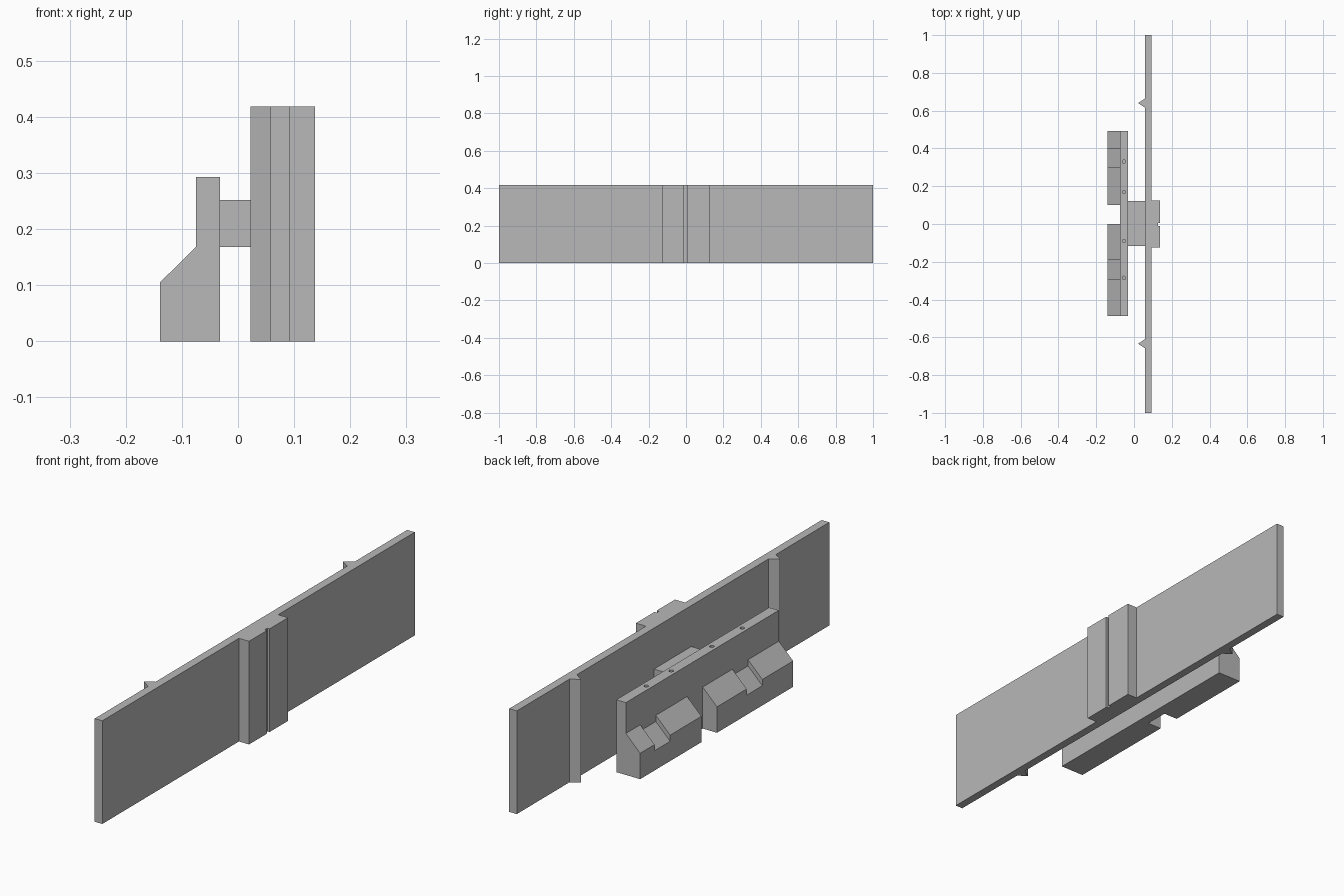
import bpy
import bmesh
from mathutils import Vector

cube = bpy.data.objects.get("Cube")
if cube:
    bpy.data.objects.remove(cube, do_unlink=True)

grey = bpy.data.materials.new("plain grey")
grey.use_nodes = True
colour = (0.48, 0.48, 0.48, 1)
grey.diffuse_color = colour
grey.node_tree.nodes["Principled BSDF"].inputs["Base Color"].default_value = colour


def prism(name, base, direction):
    """Extrude a flat outline along a direction."""
    bm = bmesh.new()
    face = bm.faces.new([bm.verts.new(p) for p in base])
    result = bmesh.ops.extrude_face_region(bm, geom=[face])
    verts = [g for g in result["geom"] if isinstance(g, bmesh.types.BMVert)]
    bmesh.ops.translate(bm, verts=verts, vec=Vector(direction))
    bmesh.ops.recalc_face_normals(bm, faces=bm.faces)
    mesh = bpy.data.meshes.new(name)
    bm.to_mesh(mesh)
    bm.free()
    mesh.materials.append(grey)
    obj = bpy.data.objects.new(name, mesh)
    bpy.context.collection.objects.link(obj)
    return obj


def plan(name, outline, z0, z1):
    return prism(name, [(x, y, z0) for x, y in outline], (0, 0, z1 - z0))


def box(name, x0, x1, y0, y1, z0, z1):
    return plan(name, [(x0, y0), (x1, y0), (x1, y1), (x0, y1)], z0, z1)


HEIGHT = 0.418
PANEL_BACK, PANEL_FRONT = 0.058, 0.092
PLATE_BACK, PLATE_FRONT = -0.075, -0.032

# Long wall panel
box("long_panel", PANEL_BACK, PANEL_FRONT, -1, 1, 0, HEIGHT)

# Central pilaster with a shallow vertical groove
plan("pilaster", [(PANEL_FRONT, -0.125), (0.137, -0.125), (0.137, -0.01),
                  (0.127, -0.01), (0.127, 0.006), (0.137, 0.006),
                  (0.137, 0.125), (PANEL_FRONT, 0.125)], 0, HEIGHT)

# Triangular ribs on the other face of the panel
for name, y in (("rear_rib", 0.64), ("front_rib", -0.634)):
    plan(name, [(0.022, y), (PANEL_BACK, y - 0.024), (PANEL_BACK, y + 0.024)],
         0, HEIGHT)

# Bridge between the panel and the smaller plate
box("connector", PLATE_FRONT, PANEL_BACK, -0.117, 0.122, 0.168, 0.252)

# Smaller plate with peg holes along its top edge
plate = box("small_plate", PLATE_BACK, PLATE_FRONT, -0.487, 0.492, 0, 0.293)
for i, y in enumerate((0.33, 0.17, -0.09, -0.285)):
    bpy.ops.mesh.primitive_cylinder_add(vertices=12, radius=0.009, depth=0.04,
                                        location=(-0.053, y, 0.293))
    cutter = bpy.context.object
    cutter.name = f"peg_hole_cutter_{i + 1}"
    cutter.hide_render = True
    cutter.hide_viewport = True
    cutter.display_type = 'WIRE'
    cut = plate.modifiers.new(f"peg_hole_{i + 1}", 'BOOLEAN')
    cut.operation = 'DIFFERENCE'
    cut.solver = 'EXACT'
    cut.object = cutter


# Sloped ledges, each with a lowered middle section
def ledge(name, stops):
    drops = (0, 0.025, 0)
    for i, (y0, y1) in enumerate(zip(stops, stops[1:])):
        d = drops[i]
        profile = [(PLATE_BACK, 0), (-0.139, 0), (-0.139, 0.105 - d),
                   (PLATE_BACK, 0.168 - d)]
        prism(f"{name}_{i + 1}", [(x, y0, z) for x, z in profile],
              (0, y1 - y0, 0))


ledge("rear_ledge", (0.1, 0.3, 0.4, 0.492))
ledge("front_ledge", (-0.487, -0.29, -0.19, 0.0))
